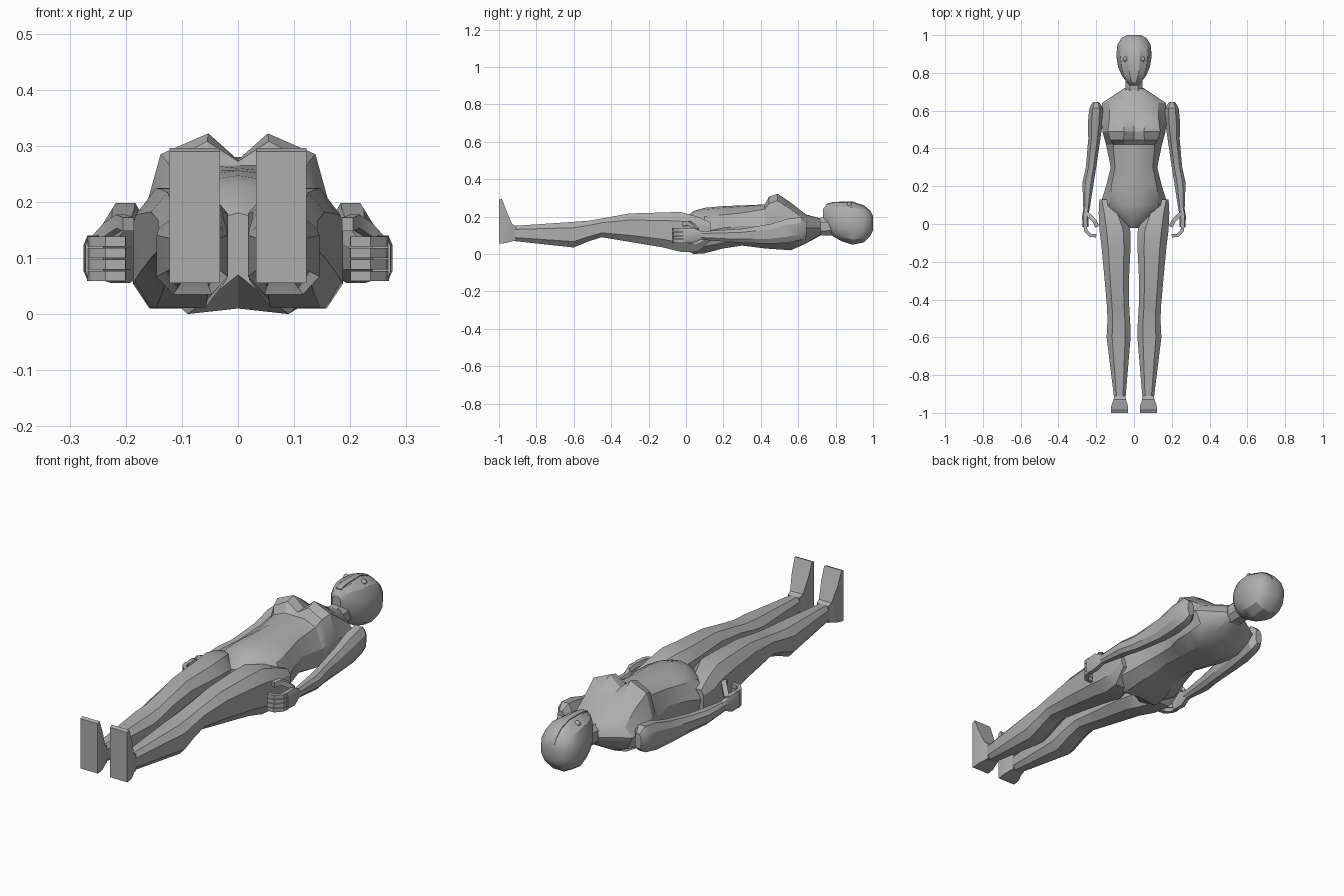
import bpy, bmesh, math
from mathutils import Vector

cube = bpy.data.objects.get("Cube")
if cube:
    bpy.data.objects.remove(cube, do_unlink=True)

# one plain grey for the whole figure
grey = bpy.data.materials.new("plain grey")
grey.use_nodes = True
GREY = (0.42, 0.42, 0.42, 1)
grey.diffuse_color = GREY
grey.node_tree.nodes["Principled BSDF"].inputs["Base Color"].default_value = GREY


def loft(name, ring_sets, mirror=False, angle=30):
    """Skin one or more lists of rings, capping both ends."""
    bm = bmesh.new()
    for rings in ring_sets:
        loops = [[bm.verts.new(p) for p in ring] for ring in rings]
        n = len(loops[0])
        for a, b in zip(loops, loops[1:]):
            for i in range(n):
                j = (i + 1) % n
                bm.faces.new((a[i], a[j], b[j], b[i]))
        bm.faces.new(loops[0])
        bm.faces.new(loops[-1])
    bmesh.ops.recalc_face_normals(bm, faces=bm.faces)
    mesh = bpy.data.meshes.new(name)
    bm.to_mesh(mesh)
    bm.free()
    mesh.materials.append(grey)
    obj = bpy.data.objects.new(name, mesh)
    bpy.context.collection.objects.link(obj)
    if mirror:
        obj.modifiers.new("Mirror", 'MIRROR').use_mirror_merge = False
    bpy.ops.object.select_all(action='DESELECT')
    obj.select_set(True)
    bpy.context.view_layer.objects.active = obj
    bpy.ops.object.shade_smooth_by_angle(angle=math.radians(angle))
    return obj


def ring(y, x0, x1, z0, z1, n=8, p=0.8):
    """Rounded polygon filling the box x0..x1, z0..z1; lower p is boxier."""
    pts = []
    top = math.cos(math.pi / n) ** p
    for i in range(n):
        a = 2 * math.pi * (i + 0.5) / n
        c, s = math.cos(a), math.sin(a)
        u = math.copysign(abs(c) ** p, c) / top
        v = math.copysign(abs(s) ** p, s) / top
        pts.append(((x0 + x1) / 2 + u * (x1 - x0) / 2, y, (z0 + z1) / 2 + v * (z1 - z0) / 2))
    return pts


def half(y, *pts):
    """Symmetric ring from half a cross-section, top centre to bottom centre."""
    return [(x, y, z) for x, z in pts] + [(-x, y, z) for x, z in pts[-2:0:-1]]


def finger(points, w, h):
    """Square rings along a path, w wide and h high."""
    pts = [Vector(p) for p in points]
    rings = []
    for i, p in enumerate(pts):
        d = pts[min(i + 1, len(pts) - 1)] - pts[max(i - 1, 0)]
        side = Vector((-d.y, d.x, 0)).normalized() * w / 2
        up = Vector((0, 0, h / 2))
        rings.append([p + side + up, p - side + up, p - side - up, p + side - up])
    return rings


# chest with bust, from neck base down to the ribs
ribs = ((0, .265), (.05, .265), (.11, .24), (.148, .15), (.13, .06), (.07, .03), (0, .04))
loft("chest", [[
    half(.72, (0, .19), (.025, .187), (.043, .165), (.05, .14), (.043, .12), (.025, .105), (0, .10)),
    half(.64, (0, .212), (.06, .21), (.13, .18), (.17, .14), (.14, .08), (.07, .055), (0, .06)),
    half(.56, (0, .25), (.06, .275), (.13, .24), (.175, .15), (.15, .06), (.08, .02), (0, .03)),
    half(.49, (0, .275), (.053, .322), (.138, .285), (.167, .18), (.15, .06), (.08, .025), (0, .035)),
    half(.445, (0, .272), (.055, .308), (.125, .27), (.155, .16), (.14, .06), (.075, .028), (0, .038)),
    half(.42, *ribs)]])

# abdomen, hips and seat
loft("abdomen", [[
    half(.42, *ribs),
    half(.30, (0, .26), (.05, .255), (.10, .22), (.123, .15), (.11, .075), (.06, .045), (0, .05)),
    half(.20, (0, .256), (.06, .248), (.12, .21), (.148, .14), (.13, .06), (.07, .03), (0, .04)),
    half(.10, (0, .247), (.06, .238), (.13, .2), (.18, .12), (.155, .04), (.09, .004), (0, .012)),
    half(.04, (0, .23), (.045, .222), (.09, .19), (.13, .12), (.13, .04), (.09, .0), (0, .01)),
    half(-.02, (0, .18), (.02, .175), (.03, .15), (.03, .12), (.05, .07), (.05, .03), (0, .07))]])

# neck and head
loft("neck", [[ring(y, -.045, .045, z0, z1) for y, z0, z1 in
               ((.68, .095, .19), (.73, .10, .195), (.80, .10, .20))]])
HEAD = ((.733, .022, .17, .24), (.75, .038, .14, .264), (.785, .064, .095, .274),
        (.83, .084, .07, .276), (.89, .094, .05, .276), (.95, .088, .062, .257),
        (.985, .066, .095, .228), (1.0, .035, .125, .2))
loft("head", [[ring(y, -w, w, z0, z1, 12, .85) for y, w, z0, z1 in HEAD]])

# raised strip down the middle of the face
loft("face_ridge", [[ring(y, -.014, .014, z1 - .03, z1 + .004, 4, 0) for y, w, z0, z1 in HEAD[1:]]])

# eyes
for side, s in (("left", 1), ("right", -1)):
    bpy.ops.mesh.primitive_uv_sphere_add(segments=12, ring_count=8, radius=.013,
                                         location=(s * .046, .873, .264))
    eye = bpy.context.object
    eye.name = side + "_eye"
    eye.data.materials.append(grey)
    bpy.ops.object.shade_smooth()

# legs from hip to ankle
LEG = ((.13, .13, .183, .07, .17), (.06, .06, .187, .01, .20), (-.03, .02, .183, .012, .225),
       (-.12, .018, .172, .035, .222), (-.30, .027, .155, .065, .217), (-.45, .025, .142, .09, .19),
       (-.52, .02, .141, .068, .178), (-.60, .018, .145, .035, .172), (-.925, .045, .105, .07, .15))
loft("legs", [[ring(*s, 8, .7) for s in LEG]], mirror=True)

# feet with toes pointing up
FOOT = ((-.91, .045, .105, .072, .15), (-.93, .042, .108, .068, .16),
        (-.96, .033, .12, .06, .232), (-.985, .032, .122, .055, .296), (-1.0, .032, .122, .055, .29))
loft("feet", [[ring(*s, 4, 0) for s in FOOT]], mirror=True)

# arms from shoulder to wrist
ARM = ((.645, .185, .218, .10, .17), (.615, .165, .236, .075, .198), (.54, .165, .244, .06, .188),
       (.45, .178, .242, .055, .16), (.30, .20, .255, .06, .135), (.22, .213, .273, .065, .13),
       (.07, .236, .268, .078, .12))
loft("arms", [[ring(*s) for s in ARM]], mirror=True)

# palms, curled fingers and thumbs
PALM = ((.085, .237, .267, .08, .12), (.04, .242, .275, .06, .14), (-.015, .24, .272, .06, .137))
loft("palms", [[ring(*s, 8, .6) for s in PALM]], mirror=True)
loft("fingers", [finger([(.26, -.005, z), (.255, -.035, z), (.232, -.06, z), (.2, -.062, z)], .018, .018)
                 for z in (.068, .0885, .109, .1295)], mirror=True)
loft("thumbs", [finger([(.255, .06, .125), (.232, .04, .15), (.208, .015, .165), (.195, -.015, .16)],
                       .022, .024)], mirror=True)
